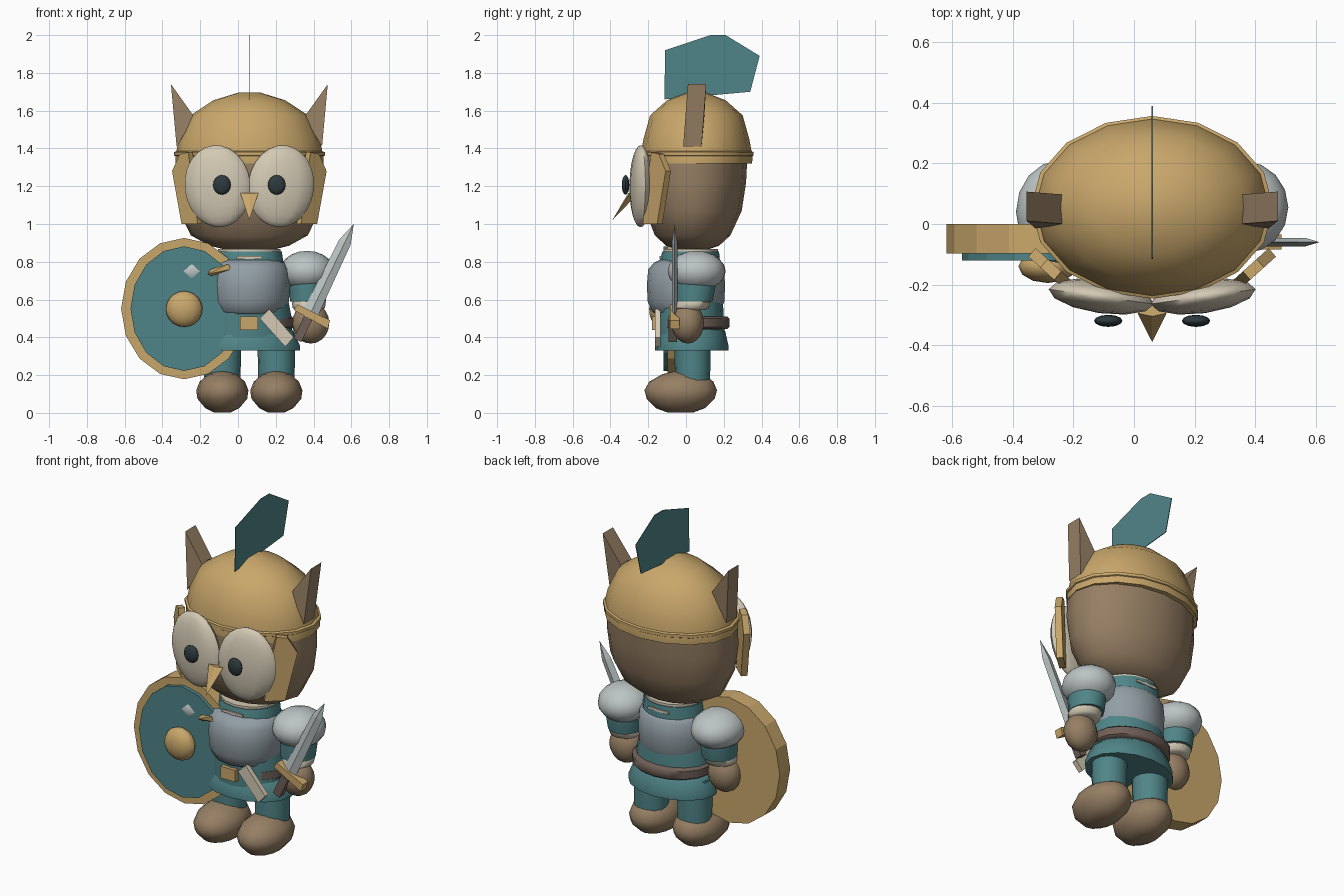
import bpy, bmesh, math
from mathutils import Vector, Euler

CX = 0.06  # body centre line


def mat(name, hexcol):
    rgb = [int(hexcol[i:i + 2], 16) / 255 for i in (0, 2, 4)]
    lin = [c / 12.92 if c <= 0.04045 else ((c + 0.055) / 1.055) ** 2.4 for c in rgb]
    m = bpy.data.materials.new(name)
    m.diffuse_color = (*lin, 1)
    return m


GOLD = mat("gold", "C9A76B")
BROWN = mat("brown", "967F64")
CREAM = mat("cream", "D3C9B4")
TEAL = mat("teal", "508588")
SILVER = mat("silver", "BCC4C4")
STEEL = mat("steel", "929EA5")
DARK = mat("dark", "2E3A3D")
LEATHER = mat("leather", "705F57")


def finish(bm, name, m, smooth=50):
    bmesh.ops.recalc_face_normals(bm, faces=bm.faces)
    me = bpy.data.meshes.new(name)
    bm.to_mesh(me)
    bm.free()
    me.materials.append(m)
    ob = bpy.data.objects.new(name, me)
    bpy.context.collection.objects.link(ob)
    if smooth:
        bpy.ops.object.select_all(action='DESELECT')
        ob.select_set(True)
        bpy.context.view_layer.objects.active = ob
        bpy.ops.object.shade_smooth_by_angle(angle=math.radians(smooth))
    return ob


def loft(name, m, rings, cx=CX, n=16, smooth=50):
    """Stack of elliptical rings (z, cy, rx, ry), capped at both ends."""
    bm = bmesh.new()
    loops = []
    for z, cy, rx, ry in rings:
        loops.append([bm.verts.new((cx + rx * math.cos(2 * math.pi * i / n),
                                    cy + ry * math.sin(2 * math.pi * i / n), z)) for i in range(n)])
    for a, b in zip(loops, loops[1:]):
        for i in range(n):
            j = (i + 1) % n
            bm.faces.new((a[i], a[j], b[j], b[i]))
    bm.faces.new(loops[0])
    bm.faces.new(loops[-1])
    return finish(bm, name, m, smooth)


def ball(name, m, loc, rad, rot=(0, 0, 0), u=16, v=10):
    bm = bmesh.new()
    bmesh.ops.create_uvsphere(bm, u_segments=u, v_segments=v, radius=1)
    r = Euler(rot).to_matrix()
    for p in bm.verts:
        p.co = r @ Vector([a * b for a, b in zip(p.co, rad)]) + Vector(loc)
    return finish(bm, name, m)


def prism(name, m, pts, push):
    """Flat polygon pushed along a vector."""
    bm = bmesh.new()
    f = bm.faces.new([bm.verts.new(p) for p in pts])
    ext = bmesh.ops.extrude_face_region(bm, geom=[f])["geom"]
    bmesh.ops.translate(bm, vec=push, verts=[g for g in ext if isinstance(g, bmesh.types.BMVert)])
    if not f.is_valid or len([x for x in bm.faces]) < len(pts) + 2:
        bm.faces.new([v for v in bm.verts][:len(pts)])
    return finish(bm, name, m, 0)


def spike(name, m, base, tip):
    bm = bmesh.new()
    b = [bm.verts.new(p) for p in base]
    t = bm.verts.new(tip)
    for i in range(len(b)):
        bm.faces.new((b[i], b[(i + 1) % len(b)], t))
    bm.faces.new(b)
    return finish(bm, name, m, 0)


def xz(pts, y):
    return [(x, y, z) for x, z in pts]


# Head
loft("head", BROWN, [(0.865, 0.035, 0.13, 0.08), (0.885, 0.035, 0.21, 0.14), (0.94, 0.035, 0.31, 0.20),
                     (1.07, 0.04, 0.372, 0.255), (1.22, 0.04, 0.39, 0.278), (1.36, 0.045, 0.385, 0.28)])

# Helmet: band, rolled brim and dome
loft("helmet", GOLD, [(1.32, 0.055, 0.392, 0.295), (1.36, 0.055, 0.392, 0.297), (1.45, 0.055, 0.372, 0.28),
                      (1.575, 0.055, 0.312, 0.245), (1.655, 0.055, 0.19, 0.155), (1.695, 0.055, 0.06, 0.05)])
loft("helmet_brim", GOLD, [(1.355, 0.055, 0.385, 0.29), (1.363, 0.055, 0.4, 0.302),
                           (1.38, 0.055, 0.4, 0.302), (1.39, 0.055, 0.375, 0.285)])

# Feather crest
crest = [(-0.115, 1.66), (-0.11, 1.92), (0.13, 2.0), (0.21, 2.0), (0.39, 1.89), (0.34, 1.70), (0.12, 1.68)]
prism("crest", TEAL, [(CX - 0.002, y, z) for y, z in crest], (0.004, 0, 0))

for s, side in ((-1, "left"), (1, "right")):
    X = lambda d: CX + s * d

    # Ear tufts on the helmet
    prism("ear_" + side, BROWN, [(X(0.415), 0.01, 1.74), (X(0.29), 0.0, 1.565), (X(0.385), -0.015, 1.41)],
          (0, 0.097, 0))

    # Eyes
    ball("eye_" + side, CREAM, (X(0.168), -0.24, 1.2), (0.176, 0.055, 0.218), (0, s * 0.12, s * 0.14), 12, 12)
    ball("pupil_" + side, DARK, (X(0.145), -0.32, 1.207), (0.047, 0.02, 0.052), u=12, v=8)

    # Cheek guards
    guard = [(0.15, 1.38), (0.6, 1.37), (1.0, 1.28), (0.5, 1.0), (-0.35, 1.0), (0.0, 1.28)]
    prism("cheek_guard_" + side, GOLD,
          [(X(0.285 + 0.10 * t), -0.17 + 0.09 * t, z) for t, z in guard], (s * 0.024, -0.028, 0))

    # Arm: sleeve, cuff, hand and shoulder armour
    ball("shoulder_" + side, SILVER, (X(0.305), 0.04 if s < 0 else 0.055, 0.75),
         (0.145, 0.17 if s < 0 else 0.152, 0.108))
    loft("sleeve_" + side, TEAL, [(0.59, 0.04, 0.095, 0.1), (0.66, 0.045, 0.1, 0.11), (0.75, 0.045, 0.1, 0.11)],
         X(0.31))
    loft("cuff_" + side, CREAM, [(0.545, 0.03, 0.07, 0.07), (0.555, 0.03, 0.085, 0.09), (0.585, 0.035, 0.09, 0.095),
                                 (0.6, 0.035, 0.08, 0.08)], X(0.315))
    ball("hand_" + side, BROWN, (X(0.325), 0.01, 0.475), (0.098, 0.085, 0.108), u=12)

    # Leg and foot with claws
    loft("leg_" + side, TEAL, [(0.14, 0.035, 0.095, 0.09), (0.26, 0.035, 0.098, 0.095), (0.42, 0.035, 0.1, 0.095)],
         X(0.143))
    loft("foot_" + side, BROWN, [(0.003, -0.03, 0.045, 0.07), (0.025, -0.03, 0.09, 0.13), (0.075, -0.028, 0.132, 0.18),
                                 (0.12, -0.028, 0.138, 0.192), (0.165, -0.025, 0.12, 0.17),
                                 (0.205, -0.015, 0.075, 0.11), (0.22, -0.01, 0.03, 0.05)], X(0.143))
    for d in (-0.047, 0.047):
        x = X(0.143) + d
        spike("claw_" + side, LEATHER, [(x - 0.006, -0.19, 0.1), (x + 0.006, -0.19, 0.1), (x, -0.2, 0.1)],
              (x, -0.185, 0.145))

# Beak
spike("beak", GOLD, [(CX - 0.048, -0.295, 1.165), (CX, -0.255, 1.16), (CX + 0.048, -0.295, 1.165),
                     (CX, -0.305, 1.165)], (CX, -0.39, 1.02))

# Tunic: collar, waist and skirt
loft("tunic_collar", TEAL, [(0.7, 0.02, 0.19, 0.165), (0.8, 0.02, 0.18, 0.16), (0.855, 0.025, 0.172, 0.15)])
loft("collar_trim", CREAM, [(0.852, 0.025, 0.165, 0.145), (0.868, 0.025, 0.165, 0.145)])
for y in (-0.136, 0.176):
    prism("collar_stripe", CREAM, xz([(-0.01, 0.815), (0.13, 0.815), (0.125, 0.83), (-0.005, 0.83)], y - 0.004),
          (0, 0.008, 0))
loft("tunic_waist", TEAL, [(0.4, 0.025, 0.225, 0.18), (0.5, 0.02, 0.225, 0.18), (0.6, 0.015, 0.205, 0.18)])
loft("skirt", TEAL, [(0.33, 0.03, 0.268, 0.195), (0.355, 0.03, 0.268, 0.195), (0.43, 0.03, 0.235, 0.178),
                     (0.45, 0.03, 0.215, 0.16)])

# Breastplate
loft("breastplate", STEEL, [(0.515, 0.0, 0.15, 0.15), (0.535, 0.0, 0.185, 0.178), (0.59, 0.0, 0.21, 0.203),
                            (0.68, 0.0, 0.215, 0.207), (0.76, 0.0, 0.21, 0.2), (0.795, 0.0, 0.185, 0.17),
                            (0.81, 0.0, 0.15, 0.14)])

# Belt and buckle
loft("belt", LEATHER, [(0.445, 0.038, 0.225, 0.18), (0.455, 0.038, 0.238, 0.192), (0.5, 0.038, 0.238, 0.192),
                       (0.51, 0.038, 0.225, 0.18)])
prism("buckle", GOLD, xz([(0.01, 0.44), (0.107, 0.44), (0.107, 0.51), (0.01, 0.51)], -0.18), (0, 0.03, 0))

# Scroll hanging from the belt
prism("scroll", CREAM, xz([(0.115, 0.5), (0.165, 0.55), (0.295, 0.4), (0.25, 0.35)], -0.165), (0, 0.03, 0))


# Shield: gold disc, teal face, boss
def disc(name, m, rx, rz, y0, y1, n=16):
    pts = [(-0.285 + rx * math.cos(2 * math.pi * i / n), 0.552 + rz * math.sin(2 * math.pi * i / n))
           for i in range(n)]
    return prism(name, m, xz(pts, y0), (0, y1 - y0, 0))


disc("shield_rim", GOLD, 0.334, 0.374, -0.098, 0.0)
disc("shield_face", TEAL, 0.284, 0.33, -0.12, -0.09)
ball("shield_boss", GOLD, (-0.285, -0.14, 0.55), (0.097, 0.055, 0.095), u=12)
spike("shield_clasp", GOLD, [(-0.05, -0.175, 0.79), (-0.04, -0.175, 0.76), (-0.14, -0.14, 0.725),
                             (-0.145, -0.14, 0.76)], (-0.16, -0.15, 0.735))

# Sword: the blade has a diamond section
base = Vector((0.38, -0.06, 0.52))
tip = Vector((0.613, -0.06, 1.0))
ax = (tip - base).normalized()
side = Vector((ax.z, 0, -ax.x))
bm = bmesh.new()
rows = []
for t, w in ((0.0, 0.042), (0.8, 0.033)):
    p = base.lerp(tip, t)
    rows.append([bm.verts.new(p + o) for o in (side * w, Vector((0, 0.014, 0)), -side * w, Vector((0, -0.014, 0)))])
end = bm.verts.new(tip)
for i in range(4):
    j = (i + 1) % 4
    bm.faces.new((rows[0][i], rows[0][j], rows[1][j], rows[1][i]))
    bm.faces.new((rows[1][i], rows[1][j], end))
bm.faces.new(rows[0])
finish(bm, "sword_blade", SILVER, 0)

prism("sword_guard", GOLD, xz([(0.295, 0.545), (0.315, 0.575), (0.487, 0.49), (0.475, 0.445)], -0.085), (0, 0.05, 0))
prism("sword_grip", LEATHER, xz([(0.35, 0.515), (0.392, 0.49), (0.335, 0.375), (0.295, 0.395)], -0.092),
      (0, 0.045, 0))
